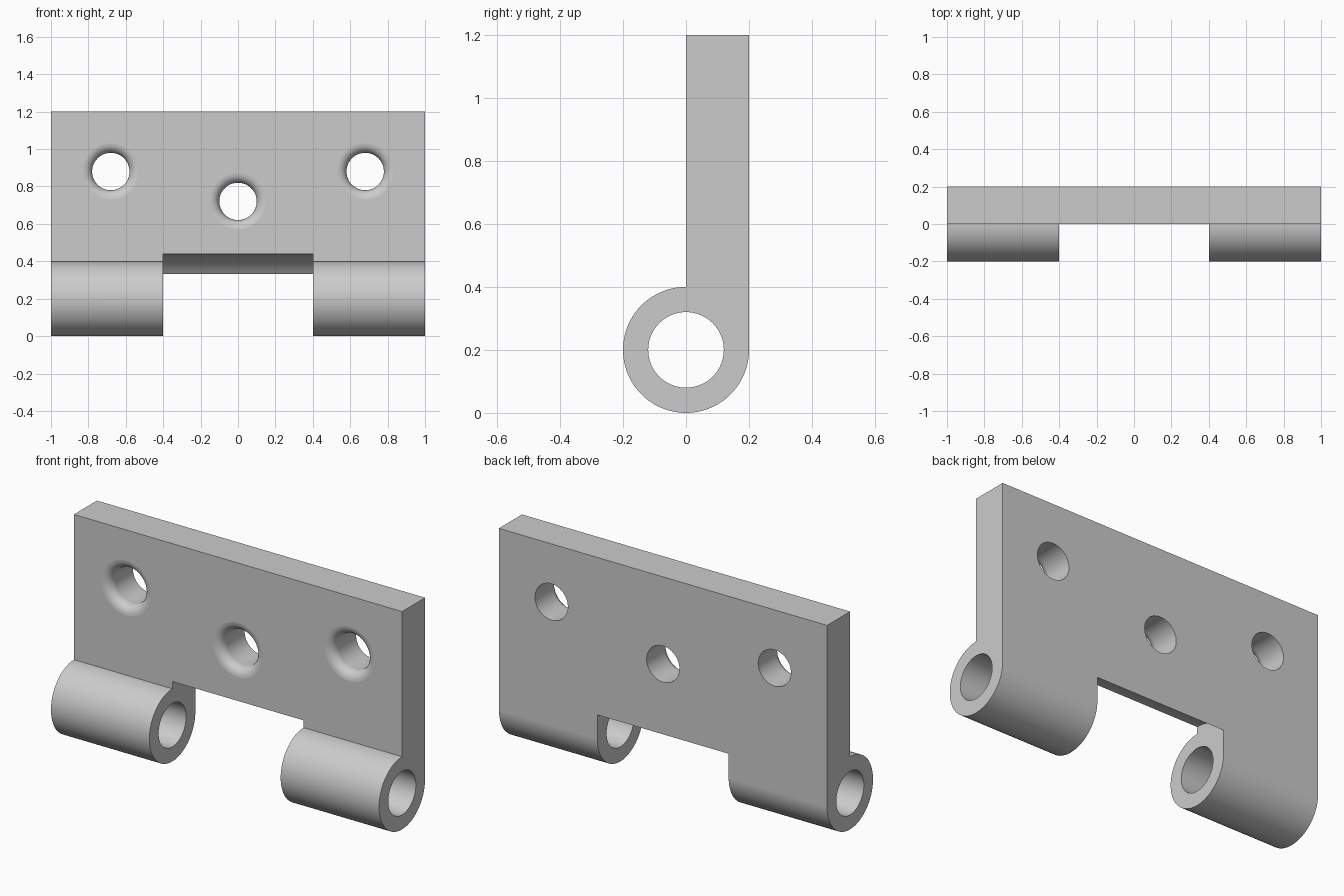
import bpy, bmesh
from math import sin, cos, pi
from mathutils import Matrix, Vector

default = bpy.data.objects.get("Cube")
if default:
    bpy.data.objects.remove(default, do_unlink=True)

KNUCKLE_R = 0.2
AXIS_Z = 0.2
SEGMENTS = 64


def make_object(name, bm):
    bmesh.ops.recalc_face_normals(bm, faces=bm.faces)
    mesh = bpy.data.meshes.new(name)
    bm.to_mesh(mesh)
    bm.free()
    obj = bpy.data.objects.new(name, mesh)
    bpy.context.collection.objects.link(obj)
    return obj


def extrude_x(name, outline, half_width):
    """Solid with a (y, z) outline, centred on x = 0."""
    bm = bmesh.new()
    face = bm.faces.new([bm.verts.new((-half_width, y, z)) for y, z in outline])
    ext = bmesh.ops.extrude_face_region(bm, geom=[face])
    verts = [v for v in ext["geom"] if isinstance(v, bmesh.types.BMVert)]
    bmesh.ops.translate(bm, verts=verts, vec=(2 * half_width, 0, 0))
    return make_object(name, bm)


def arc(radius, start, end, steps):
    angles = [start + (end - start) * i / steps for i in range(steps + 1)]
    return [(radius * cos(a), AXIS_Z + radius * sin(a)) for a in angles]


def lathe_y(name, profile, x, z):
    """Solid of revolution about a y-parallel axis from (radius, y) points."""
    bm = bmesh.new()
    verts = [bm.verts.new((r, y, 0)) for r, y in profile]
    edges = [bm.edges.new(pair) for pair in zip(verts, verts[1:])]
    bmesh.ops.spin(bm, geom=verts + edges, cent=(0, 0, 0), axis=(0, 1, 0),
                   angle=2 * pi, steps=48)
    bmesh.ops.remove_doubles(bm, verts=bm.verts, dist=1e-5)
    bmesh.ops.translate(bm, verts=bm.verts, vec=(x, 0, z))
    return make_object(name, bm)


# Hinge leaf: flat plate flowing into the rolled knuckle
outline = [(0, 1.2), (KNUCKLE_R, 1.2)] + arc(KNUCKLE_R, 0, -1.5 * pi, SEGMENTS)
leaf = extrude_x("hinge_leaf", outline, 1.0)

# Pin bore, and the rounded clearance for the mating knuckle
full_turn = 2 * pi * (1 - 1 / SEGMENTS)
cutters = [
    extrude_x("pin_bore_cutter", arc(0.12, 0, full_turn, SEGMENTS - 1), 1.1),
    extrude_x("knuckle_gap_cutter", arc(0.24, 0, full_turn, SEGMENTS - 1), 0.4),
]

# Screw holes with rounded front rims
HOLE_R, RIM = 0.1, 0.05
rim_arc = [(HOLE_R + RIM * (1 - sin(a)), RIM * (1 - cos(a)))
           for a in (i * pi / 12 for i in range(7))]
hole_profile = [(0, -RIM), (HOLE_R + RIM, -RIM)] + rim_arc + [(HOLE_R, 0.3), (0, 0.3)]
for x, z in ((-0.68, 0.88), (0, 0.72), (0.68, 0.88)):
    cutters.append(lathe_y("screw_hole_cutter", hole_profile, x, z))

# Cut everything and bake the result
for cutter in cutters:
    cutter.hide_render = True
    mod = leaf.modifiers.new(cutter.name, 'BOOLEAN')
    mod.operation = 'DIFFERENCE'
    mod.solver = 'EXACT'
    mod.object = cutter
bpy.context.view_layer.update()
evaluated = leaf.evaluated_get(bpy.context.evaluated_depsgraph_get())
baked = bpy.data.meshes.new_from_object(evaluated)
leaf.modifiers.clear()
leaf.data = baked
baked.name = "hinge_leaf"
for cutter in cutters:
    bpy.data.objects.remove(cutter, do_unlink=True)

# Smooth curves, crisp edges, flat plate faces
for obj in bpy.context.selected_objects:
    obj.select_set(False)
leaf.select_set(True)
bpy.context.view_layer.objects.active = leaf
bpy.ops.object.shade_smooth_by_angle(angle=pi / 6)
weighted = leaf.modifiers.new("flat_face_normals", 'WEIGHTED_NORMAL')
weighted.keep_sharp = True
